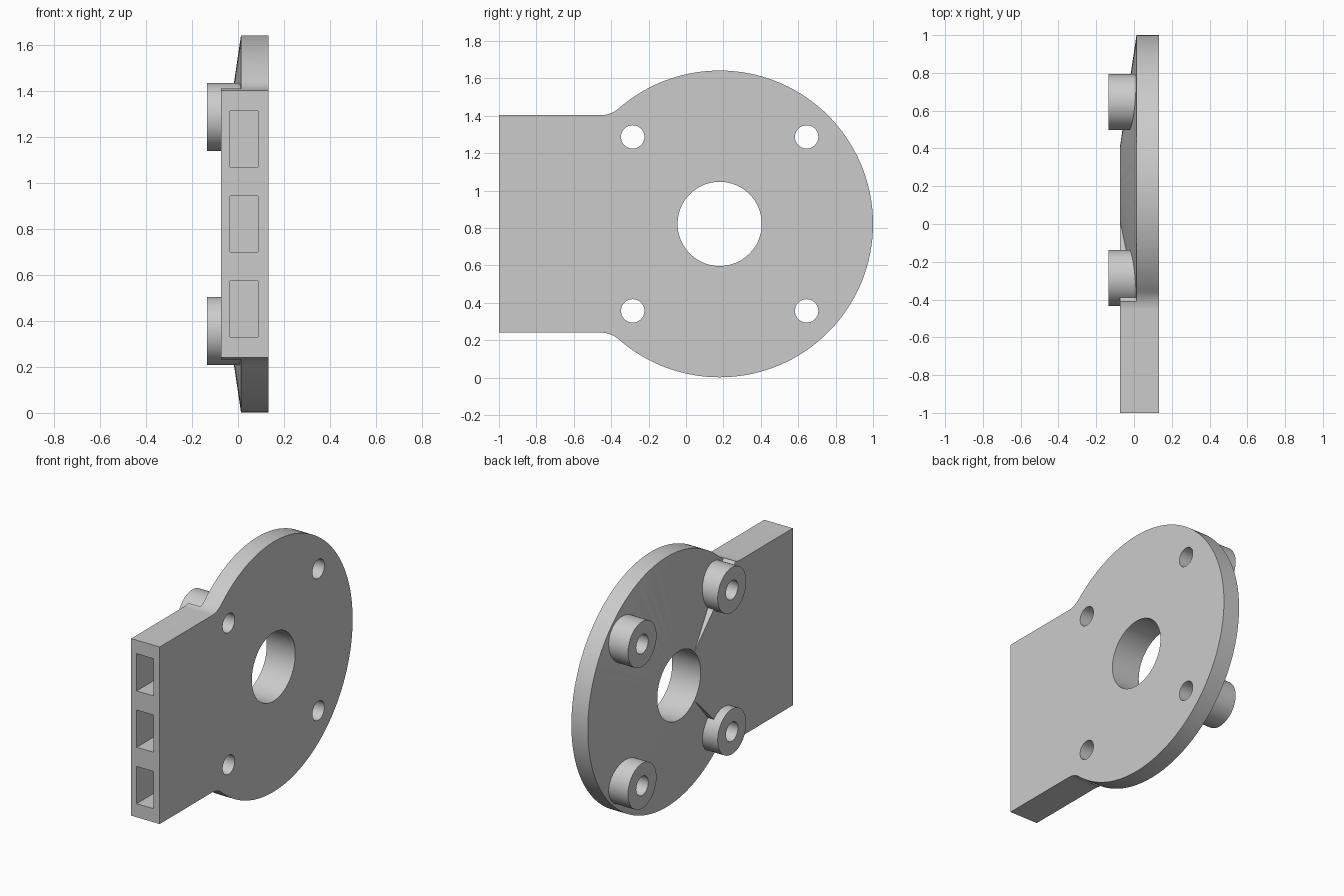
import bpy
import bmesh
from math import sin, cos, pi, atan2, sqrt, radians
from mathutils import Matrix

cube = bpy.data.objects.get("Cube")
if cube:
    bpy.data.objects.remove(cube)

# Main dimensions; the disc axis runs along x
CY, CZ, R = 0.18, 0.822, 0.82
HOLE_R = 0.225
BACK, STEP, FACE, BOSS_END = 0.132, 0.013, -0.075, -0.134
HALF_ARM, FILLET = 0.581, 0.15
BOSS = 0.465

grey = bpy.data.materials.new("Light grey")
grey.use_nodes = True
color = (0.6, 0.6, 0.6, 1)
grey.diffuse_color = color
grey.node_tree.nodes["Principled BSDF"].inputs["Base Color"].default_value = color


def finish(name, bm):
    bmesh.ops.recalc_face_normals(bm, faces=bm.faces)
    mesh = bpy.data.meshes.new(name)
    bm.to_mesh(mesh)
    bm.free()
    mesh.materials.append(grey)
    obj = bpy.data.objects.new(name, mesh)
    bpy.context.collection.objects.link(obj)
    return obj


def loft(name, rings):
    """Closed solid through matching rings of points, capped at both ends."""
    bm = bmesh.new()
    rows = [[bm.verts.new(p) for p in ring] for ring in rings]
    n = len(rows[0])
    for a, b in zip(rows, rows[1:]):
        for i in range(n):
            j = (i + 1) % n
            bm.faces.new((a[i], a[j], b[j], b[i]))
    bm.faces.new(rows[0])
    bm.faces.new(rows[-1])
    return finish(name, bm)


def extrude(name, outline, x0, x1):
    """Extrude an outline, given about the disc centre, along x."""
    return loft(name, [[(x, CY + y, CZ + z) for y, z in outline] for x in (x0, x1)])


def cylinder(name, y, z, x0, x1, radius, segments):
    bm = bmesh.new()
    place = Matrix.Translation(((x0 + x1) / 2, CY + y, CZ + z)) @ Matrix.Rotation(pi / 2, 4, "Y")
    bmesh.ops.create_cone(bm, cap_ends=True, segments=segments, radius1=radius,
                          radius2=radius, depth=x1 - x0, matrix=place)
    return finish(name, bm)


def combine(target, tool, operation):
    mod = target.modifiers.new("Combine", "BOOLEAN")
    mod.operation = operation
    mod.solver = "EXACT"
    mod.object = tool
    bpy.context.view_layer.objects.active = target
    bpy.ops.object.modifier_apply(modifier=mod.name)
    bpy.data.objects.remove(tool)


def arc(cy, cz, r, a0, a1, n):
    return [(cy + r * cos(a0 + (a1 - a0) * i / n), cz + r * sin(a0 + (a1 - a0) * i / n))
            for i in range(n + 1)]


# Plate outline: arm, fillets and round end, mirrored top to bottom
fz = HALF_ARM + FILLET
fy = -sqrt((R + FILLET) ** 2 - fz ** 2)
tangent = atan2(fz, fy)
upper = [(-1 - CY, HALF_ARM)]
upper += arc(fy, fz, FILLET, -pi / 2, tangent - pi, 10)
upper += arc(0, 0, R, tangent, 0, 64)[1:]
lower = [(y, -z) for y, z in reversed(upper[:-1])]
body = extrude("mounting_plate", upper + lower, FACE, BACK)

# Shave the disc to a shallow cone, leaving the arm sector at full thickness
slope = (STEP - FACE) / (R - HOLE_R)
inner, outer = 0.15, R + 0.002
section = [(FACE + slope * (inner - HOLE_R), inner), (FACE + slope * (outer - HOLE_R), outer),
           (STEP, 1.1), (-0.3, 1.1), (-0.3, inner)]
steps = 96
angles = [radians(-135 + 270 * i / steps) for i in range(steps + 1)]
combine(body, loft("cone_cutter", [[(x, CY + r * cos(a), CZ + r * sin(a)) for x, r in section]
                                   for a in angles]), "DIFFERENCE")

# Four bosses, then their bolt holes
corners = [(y, z) for y in (-BOSS, BOSS) for z in (-BOSS, BOSS)]
for y, z in corners:
    combine(body, cylinder("boss", y, z, BOSS_END, STEP + 0.05, 0.148, 60), "UNION")
for y, z in corners:
    combine(body, cylinder("bolt_hole", y, z, -0.3, 0.3, 0.0625, 44), "DIFFERENCE")

# Central bore
combine(body, cylinder("bore", 0, 0, -0.3, 0.3, HOLE_R, 124), "DIFFERENCE")

# Three pockets in the end of the arm
for z in (-0.37, 0, 0.37):
    pocket = [(-1.3, z - 0.122), (-0.75, z - 0.122), (-0.75, z + 0.122), (-1.3, z + 0.122)]
    combine(body, extrude("pocket", pocket, -0.035, 0.087), "DIFFERENCE")

# Smooth round walls, crisp edges
bpy.ops.object.select_all(action="DESELECT")
body.select_set(True)
bpy.context.view_layer.objects.active = body
bpy.ops.object.shade_smooth_by_angle(angle=radians(20))
